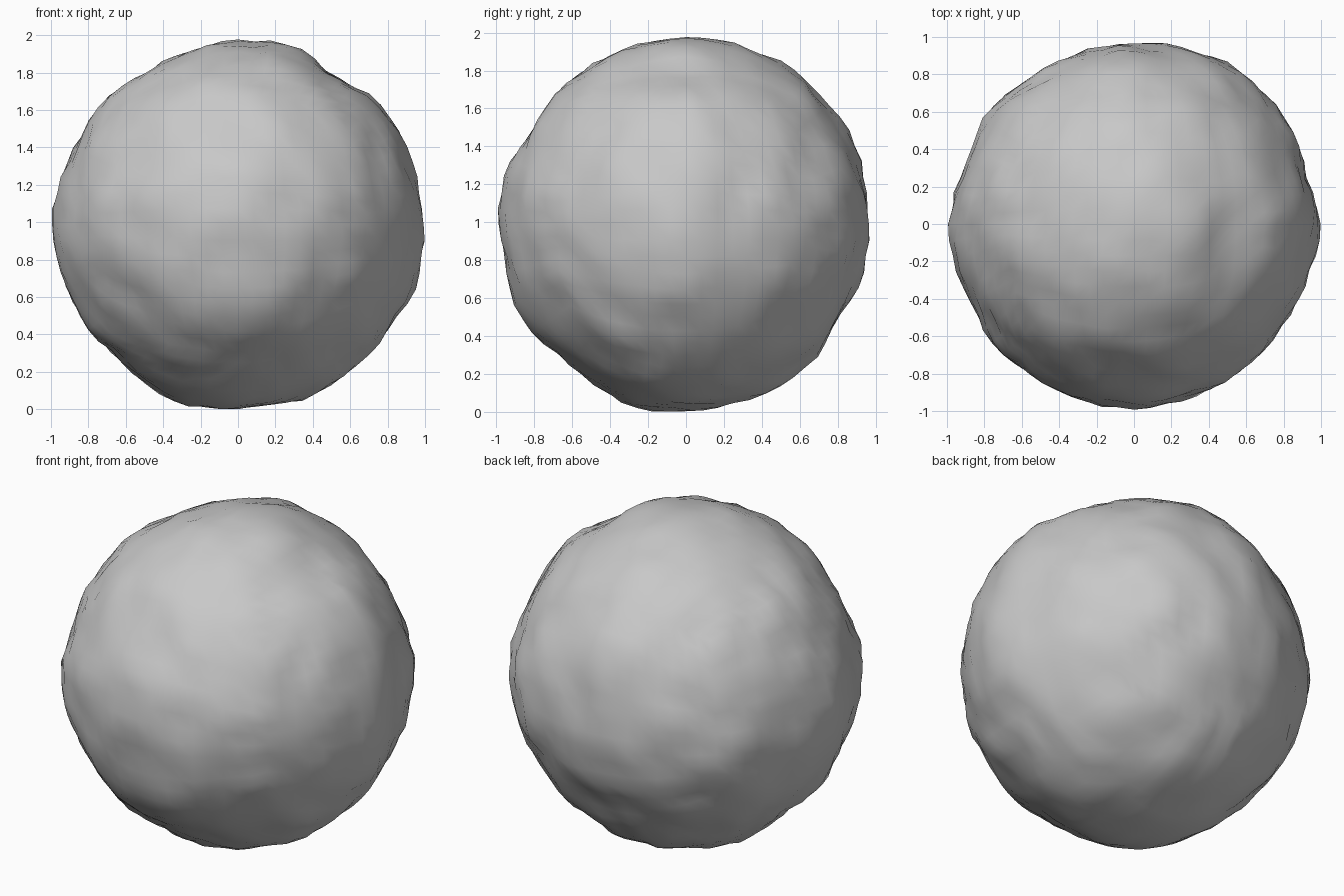
import bpy, bmesh, math
from mathutils import Vector, noise

cube = bpy.data.objects.get("Cube")
if cube:
    bpy.data.objects.remove(cube, do_unlink=True)

# Plain grey stone
stone = bpy.data.materials.new("grey stone")
stone.use_nodes = True
GREY = (0.58, 0.58, 0.58, 1)
stone.diffuse_color = GREY
stone.node_tree.nodes["Principled BSDF"].inputs["Base Color"].default_value = GREY

# Uneven outlines around the boulder: radius in thousandths, every 15 degrees
FRONT = [1000, 980, 995, 985, 945, 1000, 985, 963, 960, 970, 960, 968,
         1000, 990, 964, 960, 980, 1015, 985, 980, 1000, 985, 995, 1000]
SIDE = [975, 965, 985, 985, 996, 985, 990, 1000, 985, 980, 960, 990,
        980, 985, 1005, 965, 975, 1012, 985, 980, 990, 977, 945, 962]
TOP = [1000, 950, 985, 985, 1002, 980, 975, 955, 960, 965, 965, 947,
       1000, 970, 970, 985, 980, 985, 975, 980, 970, 970, 965, 970]
# Each outline with the two axes it spans and the axis it faces
RINGS = [(FRONT, 0, 2, 1), (SIDE, 1, 2, 0), (TOP, 0, 1, 2)]
BODY = 0.966       # radius away from the outlines
CENTRE = Vector((0, 0, 0.99))


def ring_radius(ring, u, v):
    step = math.atan2(v, u) / math.tau * len(ring)
    i = math.floor(step)
    a, b = ring[i % len(ring)], ring[(i + 1) % len(ring)]
    return (a + (b - a) * (step - i)) / 1000


def radius(d):
    total = weight = 0.2
    total *= BODY
    for ring, u, v, facing in RINGS:
        w = math.exp(-(d[facing] / 0.2) ** 2)
        # an outline means little where it runs past its own plane
        total += w * ring_radius(ring, d[u], d[v])
        weight += w
    rough = 0.022 * noise.noise(d * 4.3) + 0.016 * noise.noise(d * 9.1)
    return total / weight + rough


# Boulder: a cube grid rounded to a sphere, then made uneven
bm = bmesh.new()
bmesh.ops.create_cube(bm, size=2)
bmesh.ops.subdivide_edges(bm, edges=bm.edges[:], cuts=17, use_grid_fill=True)
for v in bm.verts:
    d = Vector([math.tan(c * math.pi / 4) for c in v.co]).normalized()
    v.co = CENTRE + d * radius(d)

# Stand it on the ground
ground = min(v.co.z for v in bm.verts)
bmesh.ops.translate(bm, verts=bm.verts[:], vec=(0, 0, -ground))
bmesh.ops.recalc_face_normals(bm, faces=bm.faces[:])

mesh = bpy.data.meshes.new("boulder")
bm.to_mesh(mesh)
bm.free()
mesh.materials.append(stone)
boulder = bpy.data.objects.new("boulder", mesh)
bpy.context.collection.objects.link(boulder)

bpy.context.view_layer.objects.active = boulder
boulder.select_set(True)
bpy.ops.object.shade_smooth_by_angle(angle=math.radians(30))
